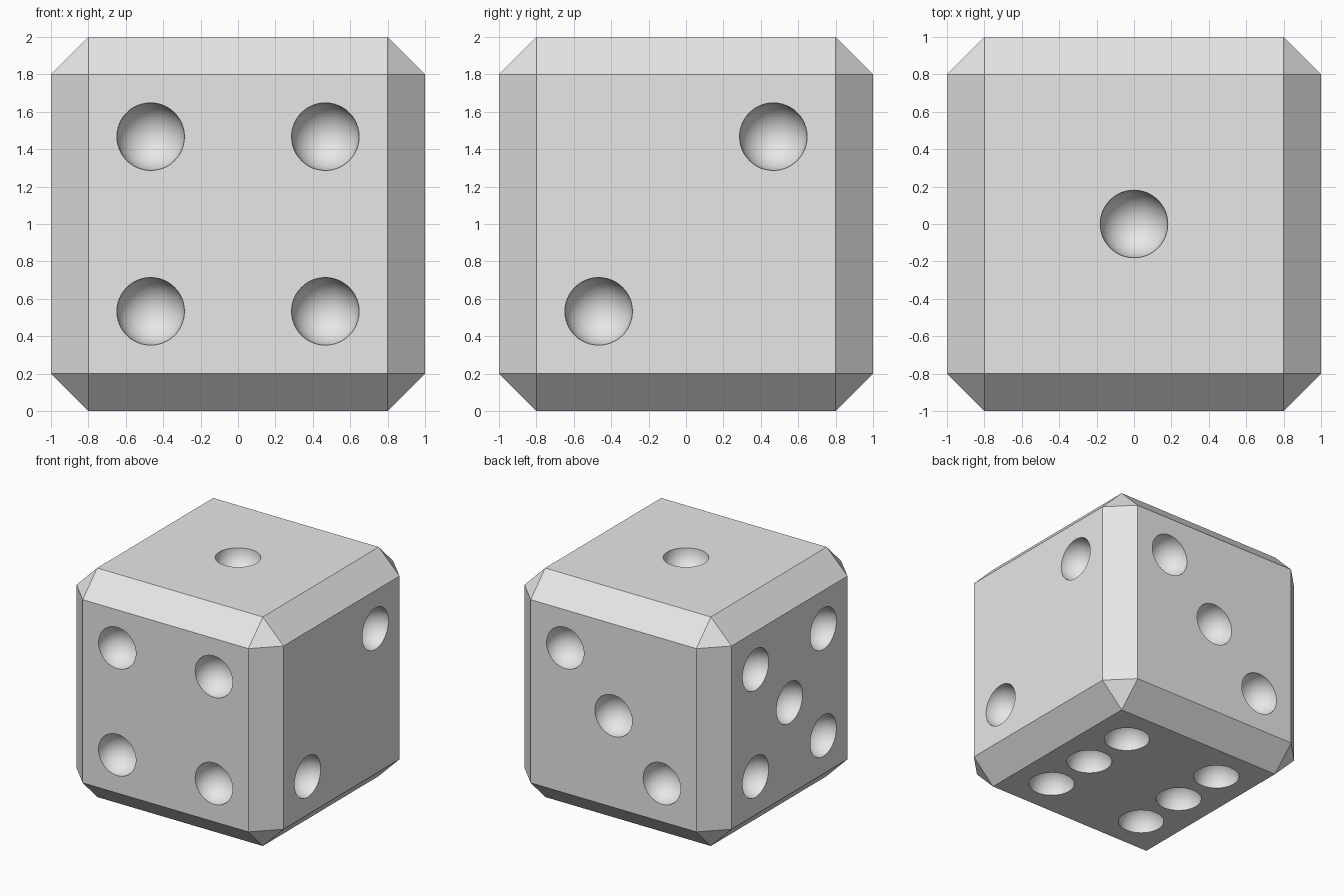
import bpy
import bmesh
import math
from mathutils import Matrix, Vector

cube = bpy.data.objects.get("Cube")
if cube:
    bpy.data.objects.remove(cube, do_unlink=True)

PIP_R = 0.181
S = 0.467          # pip spacing from the face centre
CENTRE = Vector((0, 0, 1))

grey = bpy.data.materials.new("light_grey")
grey.use_nodes = True
grey.diffuse_color = (0.8, 0.8, 0.8, 1)
grey.node_tree.nodes["Principled BSDF"].inputs["Base Color"].default_value = (0.8, 0.8, 0.8, 1)


def add_object(name, bm):
    mesh = bpy.data.meshes.new(name)
    bm.to_mesh(mesh)
    bm.free()
    mesh.materials.append(grey)
    obj = bpy.data.objects.new(name, mesh)
    bpy.context.collection.objects.link(obj)
    return obj


# Chamfered cube body
bm = bmesh.new()
bmesh.ops.create_cube(bm, size=2, matrix=Matrix.Translation(CENTRE))
bmesh.ops.bevel(bm, geom=bm.edges[:], offset=0.2, segments=1,
                affect='EDGES', offset_type='OFFSET')
die = add_object("die_body", bm)

# Pip layouts per face: outward normal, then (horizontal, vertical) signs
corners = [(-1, -1), (-1, 1), (1, -1), (1, 1)]
faces = [
    ((0, 0, 1), [(0, 0)]),                                   # top, one
    ((1, 0, 0), [(1, 1), (-1, -1)]),                         # left side, two
    ((0, 1, 0), [(1, 1), (0, 0), (-1, -1)]),                 # back, three
    ((0, -1, 0), corners),                                   # front, four
    ((-1, 0, 0), corners + [(0, 0)]),                        # right side, five
    ((0, 0, -1), corners + [(-1, 0), (1, 0)]),               # bottom, six
]

# Balls that carve the round pips; odd ring count keeps rings off the face
bm = bmesh.new()
for n, pips in faces:
    normal = Vector(n)
    across = Vector((0, 1, 0)) if n[0] else Vector((1, 0, 0))
    up = Vector((0, 1, 0)) if n[2] else Vector((0, 0, 1))
    turn = normal.to_track_quat('Z', 'Y').to_matrix().to_4x4()
    for a, b in pips:
        place = Matrix.Translation(CENTRE + normal + S * (a * across + b * up))
        bmesh.ops.create_uvsphere(bm, u_segments=48, v_segments=25,
                                  radius=PIP_R, matrix=place @ turn)
cutter = add_object("pip_cutter", bm)
cutter.hide_render = True

# Carve the pips and bake the result
cut = die.modifiers.new("pips", 'BOOLEAN')
cut.operation = 'DIFFERENCE'
cut.solver = 'EXACT'
cut.object = cutter
bpy.ops.object.select_all(action='DESELECT')
die.select_set(True)
bpy.context.view_layer.objects.active = die
bpy.ops.object.modifier_apply(modifier=cut.name)
bpy.data.objects.remove(cutter, do_unlink=True)

# Smooth pips, crisp chamfers
bpy.ops.object.shade_smooth_by_angle(angle=math.radians(25))
